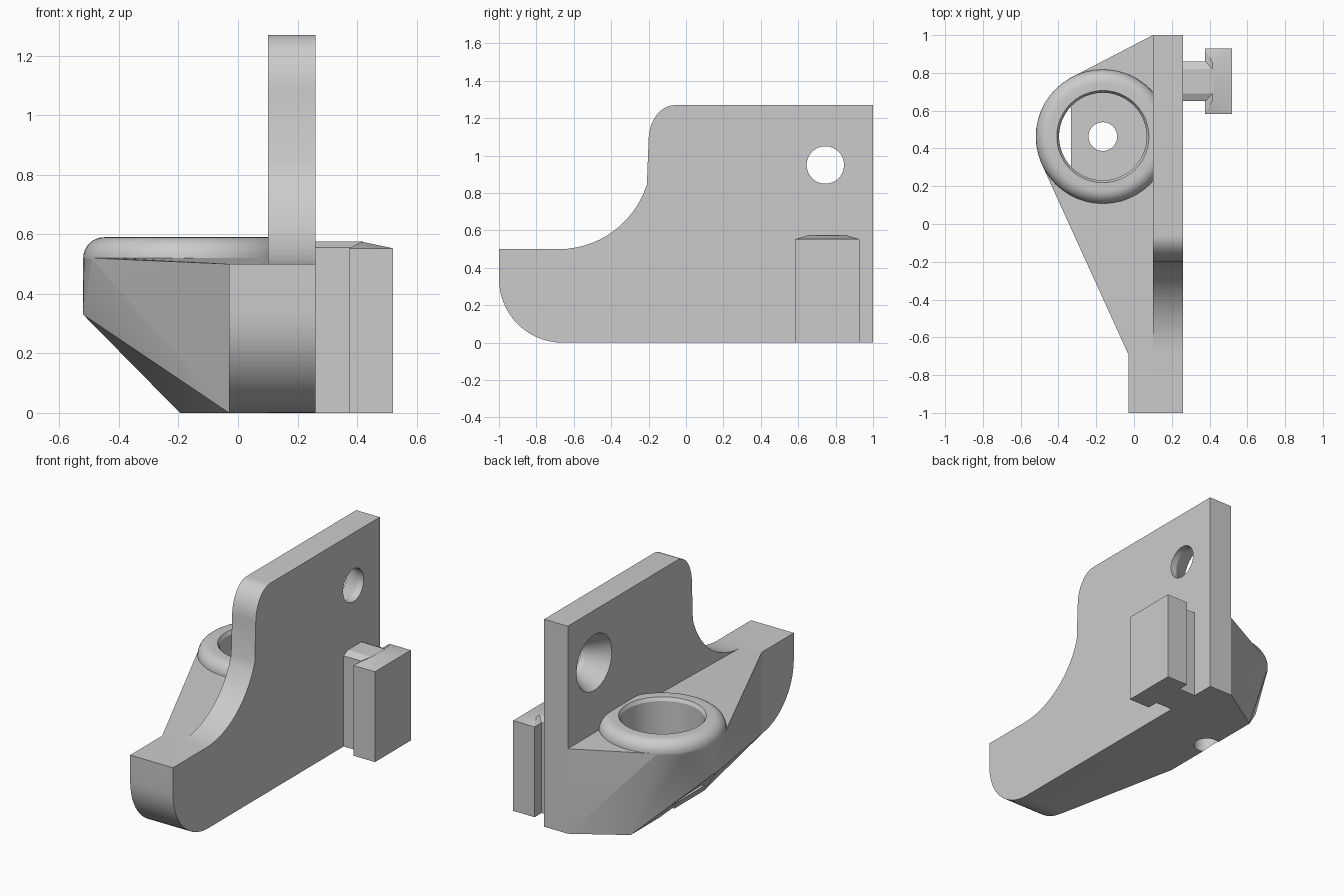
import bpy, bmesh, math
from mathutils import Matrix, Vector

cube = bpy.data.objects.get("Cube")
if cube:
    bpy.data.objects.remove(cube, do_unlink=True)

grey = bpy.data.materials.new("plain grey")
grey.use_nodes = True
colour = (0.6, 0.6, 0.6, 1)
grey.diffuse_color = colour
grey.node_tree.nodes["Principled BSDF"].inputs["Base Color"].default_value = colour

CX, CY, R = -0.165, 0.463, 0.355      # socket centre and radius
X0, X1 = 0.10, 0.26                   # plate thickness


def finish(bm, name):
    bmesh.ops.recalc_face_normals(bm, faces=bm.faces)
    mesh = bpy.data.meshes.new(name)
    bm.to_mesh(mesh)
    bm.free()
    mesh.materials.append(grey)
    obj = bpy.data.objects.new(name, mesh)
    bpy.context.collection.objects.link(obj)
    return obj


def arc(cy, cz, ry, rz, a0, a1, n=14):
    angles = [math.radians(a0 + (a1 - a0) * i / n) for i in range(n + 1)]
    return [(cy + ry * math.cos(a), cz + rz * math.sin(a)) for a in angles]


def extrude_x(name, outline, x0, x1):
    bm = bmesh.new()
    face = bm.faces.new([bm.verts.new((x0, y, z)) for y, z in outline])
    new = bmesh.ops.extrude_face_region(bm, geom=[face])["geom"]
    verts = [v for v in new if isinstance(v, bmesh.types.BMVert)]
    bmesh.ops.translate(bm, verts=verts, vec=(x1 - x0, 0, 0))
    return finish(bm, name)


def hull(name, points):
    bm = bmesh.new()
    for p in points:
        bm.verts.new(p)
    out = bmesh.ops.convex_hull(bm, input=bm.verts[:])
    loose = set(out["geom_interior"]) | set(out["geom_unused"])
    bmesh.ops.delete(bm, geom=[v for v in loose if isinstance(v, bmesh.types.BMVert)])
    bmesh.ops.dissolve_limit(bm, angle_limit=0.005, verts=bm.verts[:], edges=bm.edges[:])
    return finish(bm, name)


def lathe(name, profile, matrix, n=48):
    """Turn a radius/height profile, on the axis at both ends, into a solid."""
    bm = bmesh.new()
    verts = [bm.verts.new((r, 0, z)) for r, z in profile]
    edges = [bm.edges.new(pair) for pair in zip(verts, verts[1:])]
    bmesh.ops.spin(bm, geom=verts + edges, axis=(0, 0, 1), cent=(0, 0, 0),
                   angle=math.tau, steps=n, use_duplicate=False)
    bmesh.ops.remove_doubles(bm, verts=bm.verts[:], dist=0.0001)
    bmesh.ops.transform(bm, matrix=matrix, verts=bm.verts[:])
    return finish(bm, name)


def combine(target, tool, operation):
    mod = target.modifiers.new(tool.name, "BOOLEAN")
    mod.object, mod.operation, mod.solver = tool, operation, "EXACT"
    bpy.context.view_layer.objects.active = target
    bpy.ops.object.modifier_apply(modifier=mod.name)
    bpy.data.objects.remove(tool, do_unlink=True)


# Upright plate with a swept front edge
nose = arc(-0.66, 0.34, 0.34, 0.34, 180, 270)
outline = (nose + [(1, 0), (1, 1.27)]
           + arc(-0.06, 1.08, 0.14, 0.19, 90, 180)
           + arc(-0.68, 1.0, 0.495, 0.5, -18, -90)
           + [(-1, 0.5)])
plate = extrude_x("upright_plate", outline, X0, X1)

# Countersunk screw hole through the plate
across = Matrix.Translation((0, 0.745, 0.95)) @ Matrix.Rotation(math.pi / 2, 4, "Y")
screw = lathe("screw_cutter", [(0, X0 - 0.02), (0.182, X0 - 0.02), (0.1, X1 - 0.04),
                               (0.1, X1 + 0.1), (0, X1 + 0.1)], across)
combine(plate, screw, "DIFFERENCE")

# Thick rounded nose beside the plate
block = extrude_x("nose_block", nose + [(-0.6, 0), (-0.6, 0.5), (-1, 0.5)], -0.03, X0)
trim = hull("nose_trim", [(x, y, z) for x in (-0.2, 0.2) for y in (-0.69, 0) for z in (-1, 1)])
combine(block, trim, "DIFFERENCE")

# Tapered body that swells out to the socket
rim = [(CX + R * math.cos(math.tau * i / 48), CY + R * math.sin(math.tau * i / 48), 0.52)
       for i in range(48)]
sides = [(X0, -0.69, 0.5), (-0.03, -0.69, 0.5), (-0.195, 0.11, 0.52),
         (-0.195, 0.815, 0.52), (X0, 1, 0.52)]
base = [(x, y, 0) for x, y, z in sides]
tip = [(CX - R, CY + dy, 0.33) for dy in (-0.02, 0.02)]
body = hull("socket_body", rim + sides + base + tip)

# Rounded socket rim, then its bore and the small drain hole
upright = Matrix.Translation((CX, CY, 0))
cap = lathe("rim_cap", [(0, 0.45), (R - 0.02, 0.45), (R, 0.515)]
            + arc(R - 0.07, 0.52, 0.07, 0.07, 0, 90, 8) + [(0, 0.59)], upright)
combine(body, cap, "UNION")
bore = lathe("bore_cutter", [(0, 0.14), (0.232, 0.14), (0.232, 0.57),
                             (0.25, 0.6), (0, 0.6)], upright)
combine(body, bore, "DIFFERENCE")
drain = lathe("drain_cutter", [(0, -0.1), (0.076, -0.1), (0.076, 0.3), (0, 0.3)], upright)
combine(body, drain, "DIFFERENCE")

# T-shaped mounting rail: neck and head
RY = 0.755
neck = hull("rail_neck",
            [(x, RY + s * w, z) for x in (X1 - 0.02, 0.42) for s in (-1, 1)
             for w, z in ((0.105, 0), (0.105, 0.555), (0.065, 0.575))])
head = hull("rail_head",
            [(x, RY + s * 0.173, z) for x in (0.375, 0.52) for s in (-1, 1) for z in (0, 0.553)]
            + [(0.415, RY + s * 0.1, 0.575) for s in (-1, 1)])

# Smooth the curved faces, keep the corners crisp
for obj in (plate, block, body, neck, head):
    bpy.ops.object.select_all(action="DESELECT")
    obj.select_set(True)
    bpy.context.view_layer.objects.active = obj
    bpy.ops.object.shade_smooth_by_angle(angle=math.radians(25))
